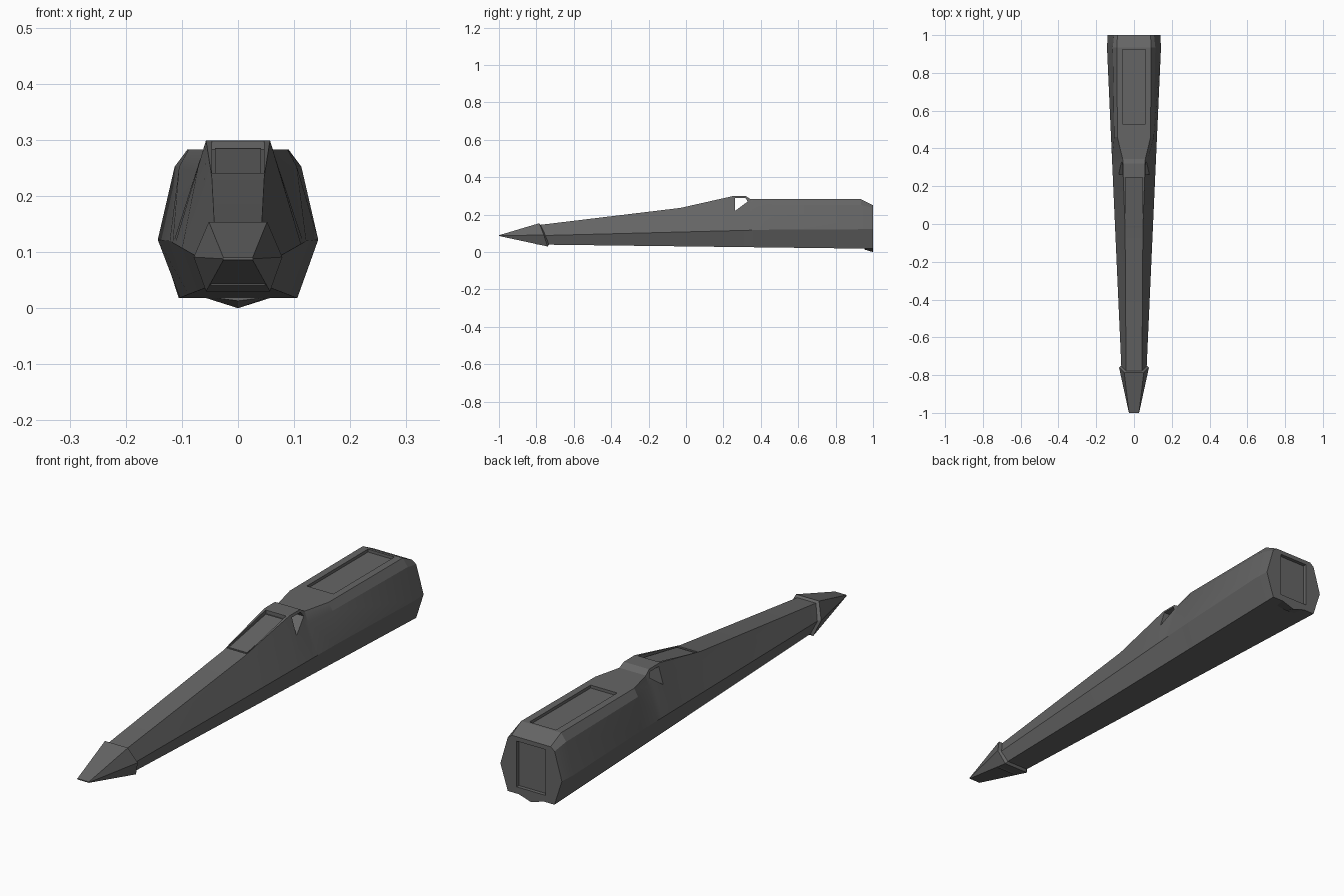
import bpy, bmesh, math

cube = bpy.data.objects.get("Cube")
if cube:
    bpy.data.objects.remove(cube, do_unlink=True)

grey = bpy.data.materials.new("hull grey")
grey.use_nodes = True
COLOUR = (0.13, 0.13, 0.13, 1)
grey.diffuse_color = COLOUR
grey.node_tree.nodes["Principled BSDF"].inputs["Base Color"].default_value = COLOUR


def loft(name, rings):
    """Skin a closed solid through rings of (x, y, z) points."""
    bm = bmesh.new()
    loops = [[bm.verts.new(p) for p in ring] for ring in rings]
    n = len(loops[0])
    for a, b in zip(loops, loops[1:]):
        for i in range(n):
            j = (i + 1) % n
            bm.faces.new((a[i], a[j], b[j], b[i]))
    bm.faces.new(loops[0])
    bm.faces.new(loops[-1])
    bmesh.ops.recalc_face_normals(bm, faces=bm.faces)
    mesh = bpy.data.meshes.new(name)
    bm.to_mesh(mesh)
    bm.free()
    mesh.materials.append(grey)
    ob = bpy.data.objects.new(name, mesh)
    bpy.context.collection.objects.link(ob)
    return ob


def mirrored(half):
    """Complete a half ring (top to bottom on +x) with its mirror image."""
    return half + [(-x, y, z) for x, y, z in reversed(half)]


def prism(name, half_width, profile):
    """Extrude a (y, z) profile across x."""
    return loft(name, [[(x, y, z) for y, z in profile]
                       for x in (-half_width, half_width)])


def carve(target, cutter):
    mod = target.modifiers.new("carve " + cutter.name, 'BOOLEAN')
    mod.operation = 'DIFFERENCE'
    mod.solver = 'EXACT'
    mod.object = cutter
    cutter.hide_render = True
    cutter.hide_set(True)
    bpy.context.view_layer.objects.active = target
    bpy.ops.object.modifier_apply(modifier=mod.name)
    bpy.data.objects.remove(cutter, do_unlink=True)


def hull_ring(y, top_w, top_z, shoulder=None):
    """Hull section: roof, shoulder, widest edge and belly at a station y."""
    t = (y + 0.78) / 1.76
    side = (0.066 + 0.079 * min(t, 1), y, min(0.122, 0.088 + 0.045 * t))
    if y > 0.99:
        side = (0.139, y, 0.122)
    belly = (0.048 + 0.057 * t, y, 0.04 - 0.022 * t)
    if shoulder is None:
        f = 0.25
        shoulder = (top_w + (side[0] - top_w) * f, top_z + (side[2] - top_z) * f)
    return mirrored([(top_w, y, top_z), (shoulder[0], y, shoulder[1]), side, belly])


# Long tapering hull
hull = loft("hull", [
    hull_ring(-0.80, 0.042, 0.143),
    hull_ring(-0.03, 0.047, 0.236),
    hull_ring(0.25, 0.057, 0.299),
    hull_ring(0.32, 0.057, 0.299),
    hull_ring(0.345, 0.060, 0.283),
    hull_ring(0.46, 0.088, 0.283, (0.105, 0.252)),
    hull_ring(0.935, 0.090, 0.283, (0.113, 0.252)),
    hull_ring(1.0, 0.088, 0.25, (0.106, 0.236)),
])

# Sloping canopy recess, its glass less steep than the frame
carve(hull, prism("canopy_cutter", 0.046,
                  [(-0.01, 0.235), (0.245, 0.283), (0.245, 0.33), (-0.01, 0.33)]))
# Opening through the hull behind the canopy
carve(hull, prism("opening_cutter", 0.2,
                  [(0.262, 0.22), (0.262, 0.289), (0.318, 0.289), (0.33, 0.27)]))
# Sunken roof panel
carve(hull, prism("roof_cutter", 0.06,
                  [(0.53, 0.271), (0.925, 0.271), (0.925, 0.32), (0.53, 0.32)]))
# Sunken tail panel
carve(hull, prism("tail_cutter", 0.066,
                  [(0.985, 0.045), (1.05, 0.045), (1.05, 0.232), (0.985, 0.232)]))

# Canopy glass plate, leaving a narrow gap to its frame
canopy_glass = prism("canopy_glass", 0.041,
                     [(0.0, 0.234), (0.238, 0.279), (0.238, 0.285), (0.0, 0.240)])

# Faceted nose cap with a lip overhanging the hull
nose = loft("nose_cap", [
    mirrored([(0.026, -1.0, 0.090), (0.027, -1.0, 0.088), (0.026, -1.0, 0.086)]),
    mirrored([(0.052, -0.785, 0.154), (0.079, -0.76, 0.091), (0.057, -0.74, 0.030)]),
    mirrored([(0.040, -0.775, 0.142), (0.062, -0.75, 0.091), (0.046, -0.73, 0.042)]),
])

# Small keel wedge under the tail
keel = loft("tail_keel", [
    [(-0.055, 0.955, 0.02), (0.055, 0.955, 0.02), (0, 0.955, 0.013)],
    [(-0.06, 1.0, 0.019), (0.06, 1.0, 0.019), (0, 1.0, 0.0)],
])

# Crisp panel edges with soft shading on gentle curvature
bpy.ops.object.select_all(action='DESELECT')
for ob in (hull, canopy_glass, nose, keel):
    ob.select_set(True)
bpy.context.view_layer.objects.active = hull
bpy.ops.object.shade_smooth_by_angle(angle=math.radians(12))
